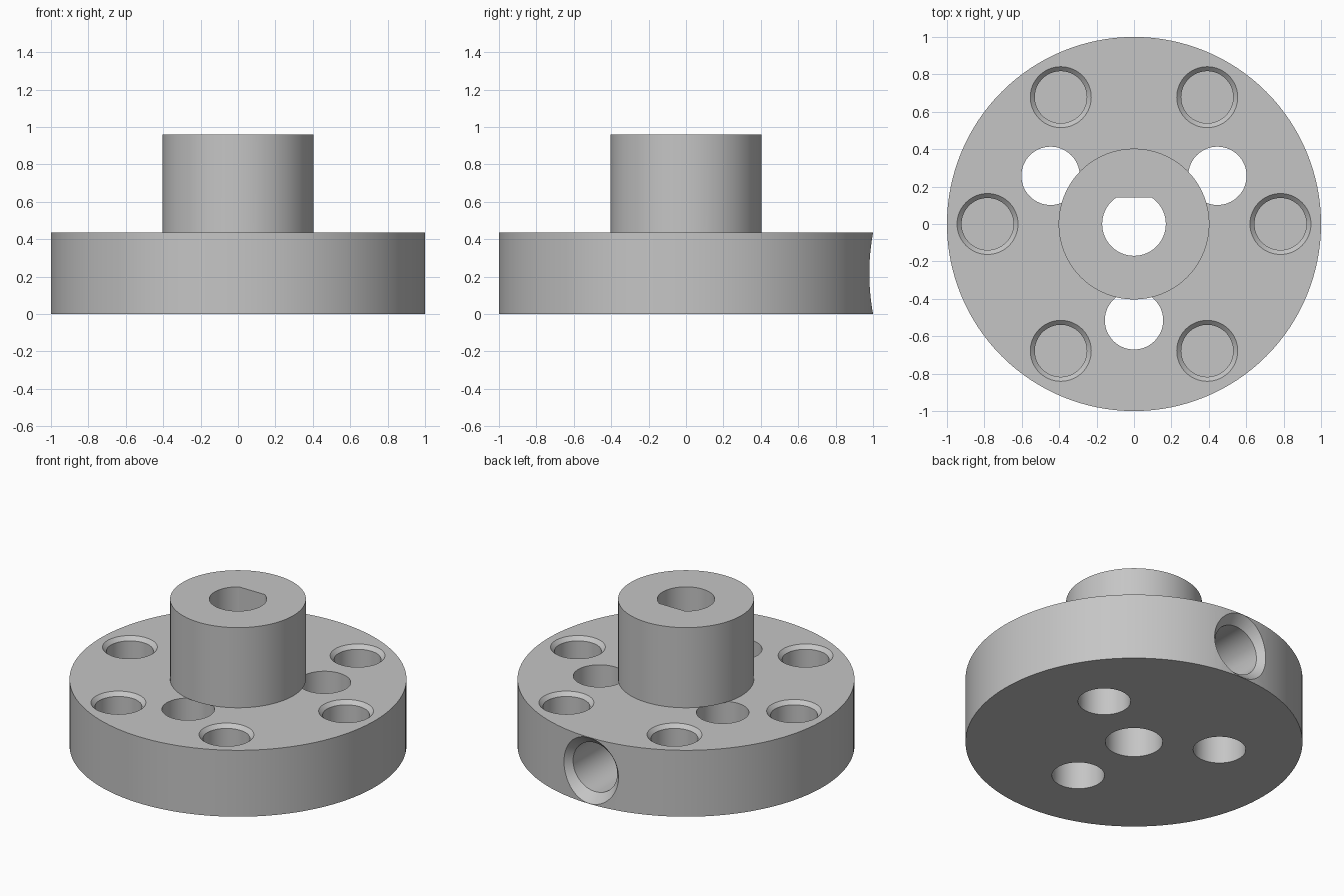
import bpy, bmesh
from math import radians, sin, cos, pi
from mathutils import Matrix

if "Cube" in bpy.data.objects:
    bpy.data.objects.remove(bpy.data.objects["Cube"], do_unlink=True)

SEG = 128
BASE_TOP, HUB_TOP = 0.435, 0.96
MID = BASE_TOP / 2

grey = bpy.data.materials.new("plain grey")
grey.use_nodes = True
colour = (0.56, 0.56, 0.56, 1)
grey.diffuse_color = colour
grey.node_tree.nodes["Principled BSDF"].inputs["Base Color"].default_value = colour


def turned(name, profile, seg=SEG, matrix=Matrix(), flat_y=None):
    """Closed solid of revolution from (radius, height) points, with an optional flat side."""
    bm = bmesh.new()
    rings = []
    for r, z in profile:
        rings.append([bm.verts.new((r * cos(2 * pi * i / seg), r * sin(2 * pi * i / seg), z))
                      for i in range(seg)])
    for low, high in zip(rings, rings[1:]):
        for i in range(seg):
            j = (i + 1) % seg
            bm.faces.new((low[i], low[j], high[j], high[i]))
    bm.faces.new(rings[0][::-1])
    bm.faces.new(rings[-1])
    if flat_y is not None:
        geom = bm.verts[:] + bm.edges[:] + bm.faces[:]
        cut = bmesh.ops.bisect_plane(bm, geom=geom, plane_co=(0, flat_y, 0),
                                     plane_no=(0, 1, 0), clear_outer=True)
        rim = [e for e in cut["geom_cut"] if isinstance(e, bmesh.types.BMEdge)]
        bmesh.ops.holes_fill(bm, edges=[e for e in bm.edges if e.is_boundary] or rim, sides=0)
    bmesh.ops.recalc_face_normals(bm, faces=bm.faces)
    bm.transform(matrix)
    mesh = bpy.data.meshes.new(name)
    bm.to_mesh(mesh)
    bm.free()
    mesh.materials.append(grey)
    obj = bpy.data.objects.new(name, mesh)
    bpy.context.collection.objects.link(obj)
    return obj


def combine(target, other, operation="DIFFERENCE"):
    """Apply a boolean and discard the second solid."""
    bpy.context.view_layer.objects.active = target
    mod = target.modifiers.new("boolean", "BOOLEAN")
    mod.operation, mod.solver, mod.object = operation, "EXACT", other
    bpy.ops.object.modifier_apply(modifier=mod.name)
    bpy.data.objects.remove(other, do_unlink=True)


# Round flange
flange = turned("flange_hub", [(1, 0), (1, BASE_TOP)])

# Centre bore through the flange
combine(flange, turned("bore_cutter", [(0.17, -0.1), (0.17, 0.6)]))

# Three through holes near the hub
for k in range(3):
    a = radians(30 + 120 * k)
    place = Matrix.Translation((0.515 * cos(a), 0.515 * sin(a), 0))
    combine(flange, turned("through_cutter", [(0.156, -0.1), (0.156, 0.6)], 64, place))

# Six chamfered blind pockets
for k in range(6):
    a = radians(60 * k)
    place = Matrix.Translation((0.783 * cos(a), 0.783 * sin(a), BASE_TOP))
    pocket = [(0.139, -0.32), (0.139, -0.024), (0.163, 0), (0.163, 0.1)]
    combine(flange, turned("pocket_cutter", pocket, 64, place))

# Countersunk set screw hole from the back rim into the bore
place = Matrix.Translation((0, 0, MID)) @ Matrix.Rotation(radians(-90), 4, "X")
screw = [(0.16, 0.05), (0.16, 0.94), (0.216, 1), (0.216, 1.1)]
combine(flange, turned("screw_cutter", screw, 64, place))

# Raised hub with a D-shaped bore
hub = turned("hub", [(0.403, BASE_TOP), (0.403, HUB_TOP)])
combine(hub, turned("shaft_cutter", [(0.17, 0.3), (0.17, 1.1)], flat_y=0.142))
combine(flange, hub, "UNION")

bpy.ops.object.select_all(action="DESELECT")
flange.select_set(True)
bpy.context.view_layer.objects.active = flange
bpy.ops.object.shade_smooth_by_angle(angle=radians(25))
